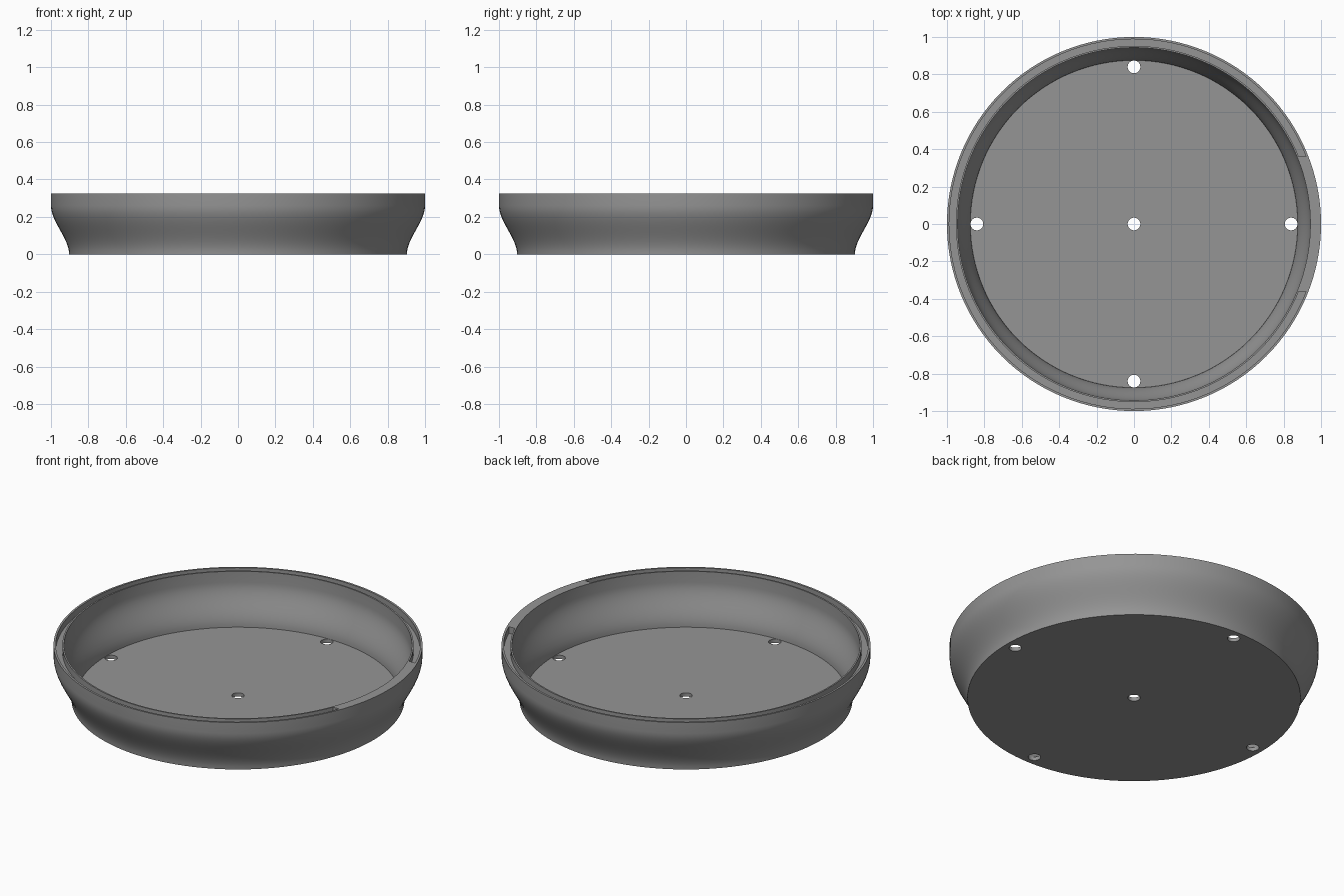
import bpy, bmesh, math

if "Cube" in bpy.data.objects:
    bpy.data.objects.remove(bpy.data.objects["Cube"])

SEG = 128
TOP, FLOOR = 0.325, 0.022

grey = bpy.data.materials.new("grey")
grey.diffuse_color = (0.30, 0.30, 0.30, 1)
grey.use_nodes = True
grey.node_tree.nodes["Principled BSDF"].inputs["Base Color"].default_value = grey.diffuse_color


def mesh_object(name, bm):
    bmesh.ops.recalc_face_normals(bm, faces=bm.faces)
    me = bpy.data.meshes.new(name)
    bm.to_mesh(me)
    bm.free()
    me.materials.append(grey)
    ob = bpy.data.objects.new(name, me)
    bpy.context.collection.objects.link(ob)
    return ob


def s_curve(r0, r1, z0, z1, n=14):
    """Flared wall: vertical at both ends, smoothly widening between."""
    pts = []
    for i in range(n + 1):
        t = i / n
        pts.append((r0 + (r1 - r0) * t * t * (3 - 2 * t), z0 + (z1 - z0) * t))
    return pts


# Saucer: outer flared wall, flat rim, inner flared wall, floor
outer = s_curve(0.903, 1.0, 0.0, 0.26) + [(1.0, TOP)]
inner = s_curve(0.875, 0.943, FLOOR, 0.26) + [(0.943, TOP)]
profile = outer + inner[::-1]
bm = bmesh.new()
rings = [[bm.verts.new((r * math.cos(2 * math.pi * k / SEG),
                        r * math.sin(2 * math.pi * k / SEG), z))
          for k in range(SEG)] for r, z in profile]
for a, b in zip(rings, rings[1:]):
    for k in range(SEG):
        n = (k + 1) % SEG
        bm.faces.new((a[k], a[n], b[n], b[k]))
bm.faces.new(rings[0][::-1])
bm.faces.new(rings[-1])
saucer = mesh_object("saucer", bm)

# Rim groove cutter: open ring, ending squarely at y = +-0.36 on the right side
bm = bmesh.new()
section = [(0.952, 0.285), (0.988, 0.285), (0.988, 0.4), (0.952, 0.4)]
loops = []
for k in range(SEG + 1):
    loop = []
    for r, z in section:
        start = math.asin(0.36 / r)
        ang = start + (2 * math.pi - 2 * start) * k / SEG
        loop.append(bm.verts.new((r * math.cos(ang), r * math.sin(ang), z)))
    loops.append(loop)
for a, b in zip(loops, loops[1:]):
    for j in range(4):
        n = (j + 1) % 4
        bm.faces.new((a[j], a[n], b[n], b[j]))
bm.faces.new(loops[0])
bm.faces.new(loops[-1][::-1])
cutters = [mesh_object("groove_cutter", bm)]

# Drain hole cutters
for x, y in [(0, 0), (0.84, 0), (-0.84, 0), (0, 0.84), (0, -0.84)]:
    bpy.ops.mesh.primitive_cylinder_add(vertices=32, radius=0.034, depth=0.2,
                                        location=(x, y, 0))
    hole = bpy.context.object
    hole.name = "drain_hole_cutter"
    cutters.append(hole)

# Cut, then discard the cutters
bpy.context.view_layer.objects.active = saucer
for c in cutters:
    mod = saucer.modifiers.new("cut", "BOOLEAN")
    mod.operation = "DIFFERENCE"
    mod.solver = "EXACT"
    mod.object = c
    bpy.ops.object.modifier_apply(modifier=mod.name)
for c in cutters:
    bpy.data.objects.remove(c)

bpy.ops.object.select_all(action="DESELECT")
saucer.select_set(True)
bpy.ops.object.shade_smooth_by_angle(angle=math.radians(30))
